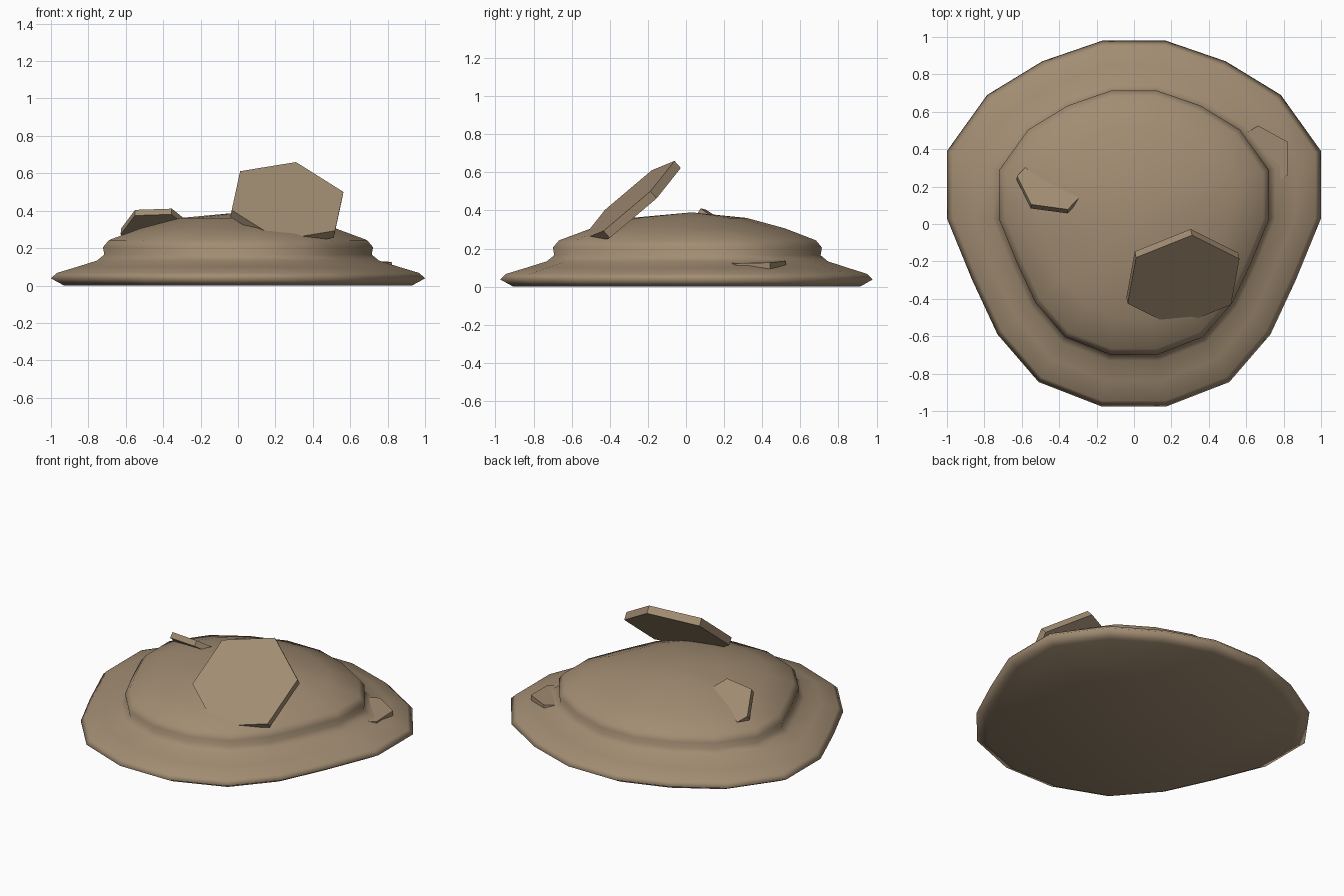
import bpy, bmesh
from mathutils import Vector, Matrix

if "Cube" in bpy.data.objects:
    bpy.data.objects.remove(bpy.data.objects["Cube"])

stone = bpy.data.materials.new("tan stone")
stone.diffuse_color = (0.36, 0.265, 0.17, 1)
stone.use_nodes = True
stone.node_tree.nodes["Principled BSDF"].inputs["Base Color"].default_value = stone.diffuse_color


def finish(bm, name, smooth):
    bmesh.ops.recalc_face_normals(bm, faces=bm.faces[:])
    for f in bm.faces:
        f.smooth = smooth
    mesh = bpy.data.meshes.new(name)
    bm.to_mesh(mesh)
    bm.free()
    mesh.materials.append(stone)
    ob = bpy.data.objects.new(name, mesh)
    bpy.context.collection.objects.link(ob)
    return ob


# Stepped mound: one rounded outline, scaled at each height of the profile
half = [(0.17, 0.98), (0.49, 0.87), (0.785, 0.69), (1.0, 0.39), (1.0, 0.03),
        (0.865, -0.30), (0.73, -0.59), (0.51, -0.845), (0.175, -0.975)]
outline = half + [(-x, y) for x, y in reversed(half)]
profile = [(0.93, 0.0), (1.0, 0.038), (0.97, 0.067), (0.86, 0.10),
           (0.755, 0.133), (0.715, 0.165), (0.722, 0.205), (0.69, 0.243),
           (0.52, 0.306), (0.31, 0.361)]
pivot_y = 0.02


def build_mound():
    bm = bmesh.new()
    rings = [[bm.verts.new((x * s, pivot_y + (y - pivot_y) * s, z))
              for x, y in outline] for s, z in profile]
    n = len(outline)
    for low, high in zip(rings, rings[1:]):
        for i in range(n):
            j = (i + 1) % n
            bm.faces.new((low[i], low[j], high[j], high[i]))
    top = bm.verts.new((0, 0.03, 0.39))
    for i in range(n):
        bm.faces.new((rings[-1][i], rings[-1][(i + 1) % n], top))
    bm.faces.new(rings[0])
    finish(bm, "mound", True)


# Hexagonal slab: centre of its upper face, facing direction, one corner offset
def build_slab(name, center, normal, corner, thickness):
    n = Vector(normal).normalized()
    c = Vector(center)
    radius = Vector(corner).length
    u = Vector(corner)
    u = (u - n * u.dot(n)).normalized() * radius
    bm = bmesh.new()
    spokes = [Matrix.Rotation(i * 1.0471976, 3, n) @ u for i in range(6)]
    upper = [bm.verts.new(c + s) for s in spokes]
    lower = [bm.verts.new(c + s - n * thickness) for s in spokes]
    bm.faces.new(upper)
    bm.faces.new(lower[::-1])
    for i in range(6):
        j = (i + 1) % 6
        bm.faces.new((upper[i], lower[i], lower[j], upper[j]))
    finish(bm, name, False)


build_mound()
build_slab("large_slab", (0.265, -0.306, 0.452), (0.14, -0.654, 0.743),
           (0.045, 0.246, 0.208), 0.05)
build_slab("side_slab", (-0.43, 0.23, 0.31), (0.05, 0.57, 0.82),
           (-0.12, -0.125, 0.095), 0.037)
build_slab("half_buried_slab", (0.668, 0.348, 0.132), (0.05, -0.02, 1),
           (0.152, 0.092, -0.006), 0.032)
